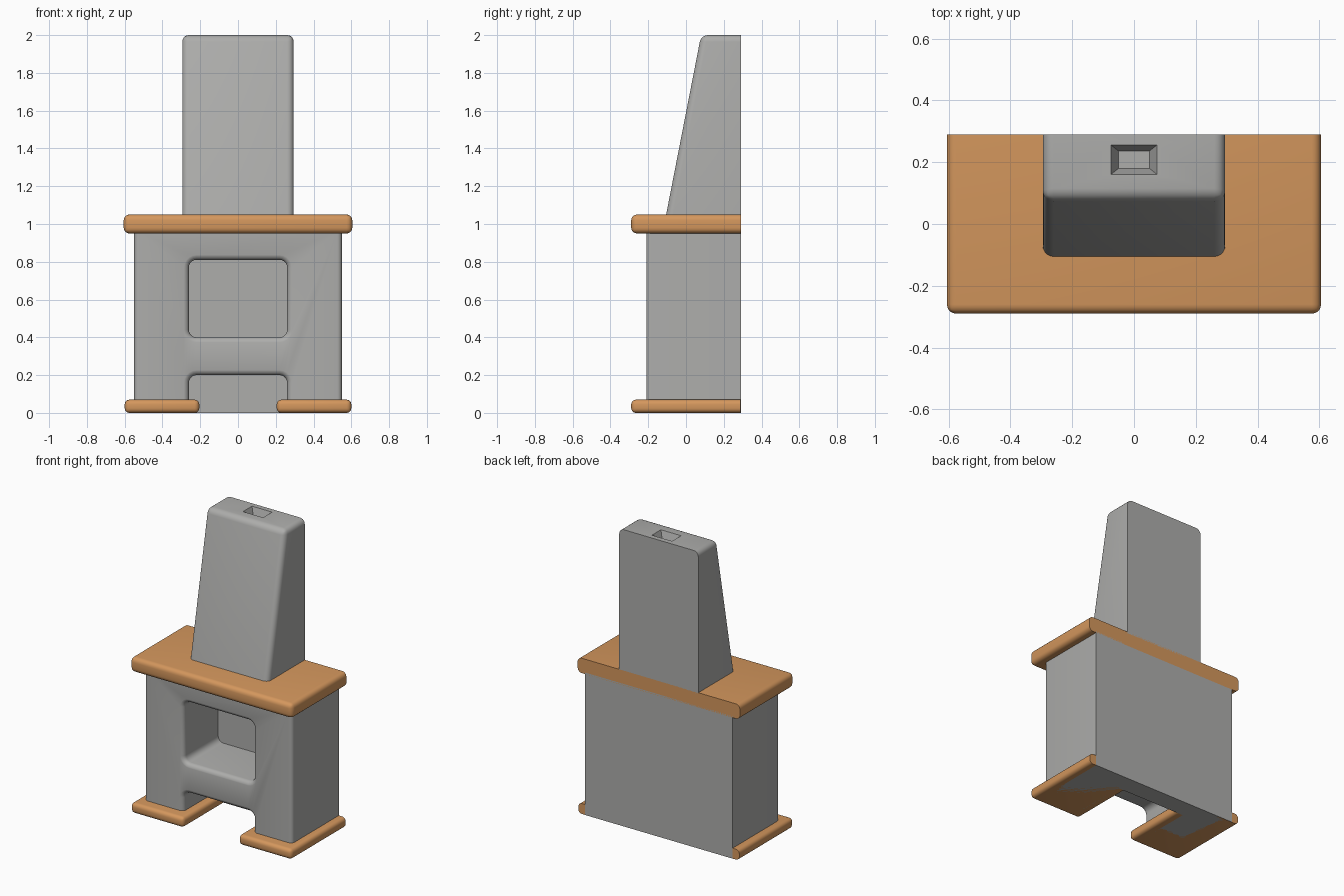
import bpy, bmesh, math

if "Cube" in bpy.data.objects:
    bpy.data.objects.remove(bpy.data.objects["Cube"])

BACK = 0.29


def material(name, rgb):
    m = bpy.data.materials.new(name)
    m.diffuse_color = (*rgb, 1)
    m.use_nodes = True
    m.node_tree.nodes["Principled BSDF"].inputs["Base Color"].default_value = m.diffuse_color
    return m


GREY = material("grey stone", (0.42, 0.42, 0.41))
WOOD = material("orange wood", (0.66, 0.31, 0.11))


def add(bm, name, mat=None):
    bmesh.ops.recalc_face_normals(bm, faces=bm.faces)
    me = bpy.data.meshes.new(name)
    bm.to_mesh(me)
    bm.free()
    ob = bpy.data.objects.new(name, me)
    bpy.context.collection.objects.link(ob)
    if mat:
        me.materials.append(mat)
    return ob


def loft(rings):
    """Closed solid through rings of equal point count."""
    bm = bmesh.new()
    vs = [[bm.verts.new(p) for p in r] for r in rings]
    n = len(vs[0])
    for a, b in zip(vs, vs[1:]):
        for i in range(n):
            bm.faces.new((a[i], a[(i + 1) % n], b[(i + 1) % n], b[i]))
    bm.faces.new(vs[0])
    bm.faces.new(vs[-1])
    return bm


def rect(x0, x1, y0, y1, z):
    return [(x0, y0, z), (x1, y0, z), (x1, y1, z), (x0, y1, z)]


def block(name, mat, x0, x1, y0, z0, z1, r, pick, y_top=None, back=BACK):
    """Box with a flat back; edges chosen by pick(a, b) are rounded."""
    bm = loft([rect(x0, x1, y0, back, z0),
               rect(x0, x1, y0 if y_top is None else y_top, back, z1)])
    edges = [e for e in bm.edges if pick(*(v.co for v in e.verts))
             and min(v.co.y for v in e.verts) < back - 1e-4]
    bmesh.ops.bevel(bm, geom=edges, offset=r, segments=5, profile=0.5, affect='EDGES')
    return add(bm, name, mat)


def activate(ob):
    bpy.ops.object.select_all(action='DESELECT')
    ob.select_set(True)
    bpy.context.view_layer.objects.active = ob


def cut(ob, cutter):
    activate(ob)
    m = ob.modifiers.new("cut", 'BOOLEAN')
    m.operation = 'DIFFERENCE'
    m.solver = 'EXACT'
    m.object = cutter
    bpy.ops.object.modifier_apply(modifier=m.name)
    bpy.data.objects.remove(cutter)


def finish(ob):
    activate(ob)
    bpy.ops.object.shade_smooth_by_angle(angle=math.radians(35))


def outline(hw, z0, z1, r, y):
    """Rounded rectangle in the xz plane."""
    pts = []
    for k, (sx, zc) in enumerate([(1, z1 - r), (-1, z1 - r), (-1, z0 + r), (1, z0 + r)]):
        for i in range(6):
            a = math.pi / 2 * (k + i / 5)
            pts.append((sx * (hw - r) + r * math.cos(a), y, zc + r * math.sin(a)))
    return pts


def opening(z0, z1):
    """Cutter with a flared mouth, so the rim comes out rounded."""
    r, front = 0.03, -0.21
    steps = [(r, front - 0.03), (r, front - 0.001)]
    for i in range(1, 6):
        t = math.pi / 2 * i / 5
        steps.append((r - r * math.sin(t), front + r - r * math.cos(t)))
    steps.append((0, 0.16))
    return add(loft([outline(0.26 + o, z0 - o, z1 + o, 0.04 + o, y) for o, y in steps]), "cutter")


# Fireplace body with window niche and hearth opening
body = block("body", GREY, -0.55, 0.55, -0.21, 0, 0.96, 0.025,
             lambda a, b: abs(a.z - b.z) > 0.5)
cut(body, opening(0.40, 0.81))
cut(body, opening(-0.3, 0.20))

# Mantel shelf and the two foot plates
mantel = block("mantel_shelf", WOOD, -0.605, 0.605, -0.29, 0.95, 1.05, 0.03, lambda a, b: True)
feet = [block(n, WOOD, x, x + 0.395, -0.29, 0, 0.07, 0.025, lambda a, b: True, back=0.289)
        for n, x in (("left_foot_plate", -0.60), ("right_foot_plate", 0.205))]

# Tapered chimney with a sunken flue
chimney = block("chimney", GREY, -0.295, 0.295, -0.107, 1.04, 2.0, 0.035,
                lambda a, b: max(a.z, b.z) > 1.5, y_top=0.08)
flue = loft([rect(-0.05, 0.05, 0.18, 0.236, 1.94),
             rect(-0.075, 0.075, 0.16, 0.256, 2.0),
             rect(-0.075, 0.075, 0.16, 0.256, 2.05)])
cut(chimney, add(flue, "cutter"))

for part in [body, mantel, chimney] + feet:
    finish(part)
